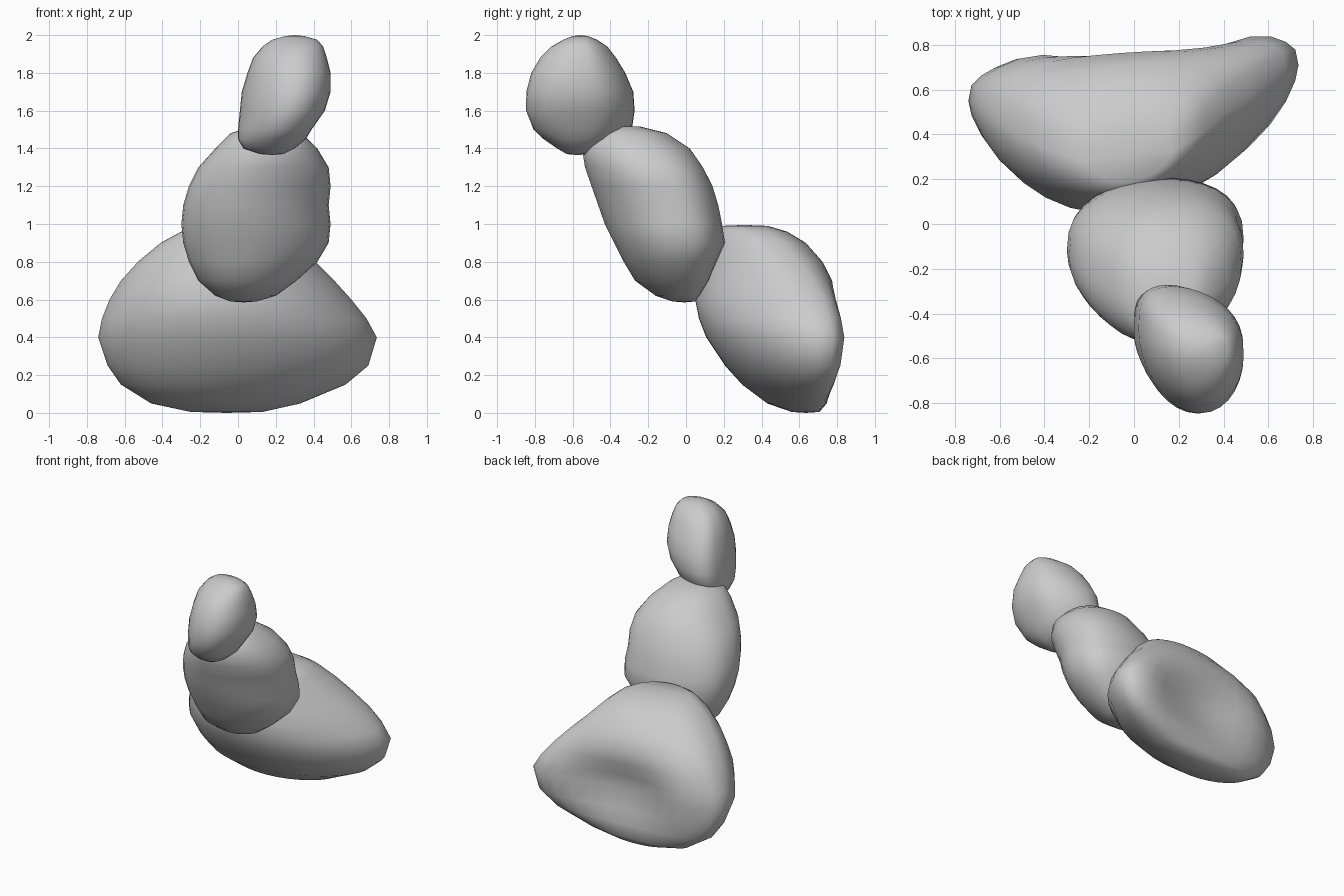
import bpy, math

SEG = 32
grey = bpy.data.materials.new("plain_grey")
grey.diffuse_color = (0.6, 0.6, 0.6, 1)


def blob(name, rows, front_p, back_p, relief=None):
    """Loft of rounded level sections.
    Row: z, left x, right x, front y, back y, y of left end, y of right end."""
    verts, faces = [], []
    for z, x0, x1, y0, y1, yl, yr in rows:
        cx, rx, mid = (x0 + x1) / 2, (x1 - x0) / 2, (yl + yr) / 2
        for i in range(SEG):
            t = math.tau * i / SEG
            c, s = math.cos(t), math.sin(t)
            x = cx + rx * c
            y = mid + (yr - yl) / 2 * c
            if s >= 0:
                y += (y1 - mid) * abs(s) ** back_p
                if relief:
                    y += relief(x, z) * s ** 0.7
            else:
                y += (y0 - mid) * abs(s) ** front_p
            verts.append((x, y, z))
    n = len(rows)
    for r in range(n - 1):
        for i in range(SEG):
            j = (i + 1) % SEG
            a, b = r * SEG, (r + 1) * SEG
            faces.append((a + i, a + j, b + j, b + i))
    # rounded-off end caps
    for ring, flip in ((0, True), (n - 1, False)):
        z, x0, x1, y0, y1, yl, yr = rows[ring]
        tip = len(verts)
        verts.append(((x0 + x1) / 2, (y0 + y1) / 2, z + (-0.005 if flip else 0.005)))
        for i in range(SEG):
            a, b = ring * SEG + i, ring * SEG + (i + 1) % SEG
            faces.append((b, a, tip) if flip else (a, b, tip))
    me = bpy.data.meshes.new(name)
    me.from_pydata(verts, [], faces)
    me.materials.append(grey)
    me.shade_smooth()
    ob = bpy.data.objects.new(name, me)
    bpy.context.collection.objects.link(ob)
    return ob


def bump(x, z, cx, cz, wx, wz):
    return math.exp(-((x - cx) / wx) ** 2 - ((z - cz) / wz) ** 2)


# wide base lobe: hollow back face with raised left and right rims
def back_relief(x, z):
    return (0.04 * bump(x, z, 0.58, 0.40, 0.15, 0.2)
            + 0.04 * bump(x, z, -0.48, 0.45, 0.2, 0.25)
            - 0.11 * bump(x, z, 0.05, 0.40, 0.40, 0.22))


blob("base_lobe", [
    (0.005, -0.25, 0.13, 0.56, 0.71, 0.62, 0.64),
    (0.05, -0.46, 0.33, 0.43, 0.75, 0.60, 0.65),
    (0.15, -0.62, 0.57, 0.30, 0.78, 0.58, 0.69),
    (0.25, -0.69, 0.69, 0.21, 0.80, 0.57, 0.71),
    (0.40, -0.74, 0.735, 0.11, 0.81, 0.55, 0.71),
    (0.50, -0.72, 0.68, 0.07, 0.81, 0.53, 0.68),
    (0.60, -0.68, 0.60, 0.05, 0.80, 0.50, 0.64),
    (0.70, -0.62, 0.51, 0.07, 0.78, 0.46, 0.57),
    (0.80, -0.53, 0.41, 0.09, 0.72, 0.40, 0.50),
    (0.90, -0.41, 0.32, 0.12, 0.63, 0.34, 0.42),
    (0.96, -0.30, 0.25, 0.15, 0.53, 0.30, 0.37),
    (0.99, -0.21, 0.17, 0.19, 0.43, 0.28, 0.32),
], 1.25, 0.6, back_relief)

# middle lobe, leaning forward
blob("middle_lobe", [
    (0.59, -0.04, 0.10, -0.07, 0.05, -0.01, -0.01),
    (0.62, -0.12, 0.20, -0.16, 0.07, -0.04, -0.03),
    (0.70, -0.21, 0.31, -0.27, 0.12, -0.06, -0.03),
    (0.80, -0.26, 0.42, -0.33, 0.16, -0.08, -0.04),
    (0.90, -0.29, 0.48, -0.38, 0.205, -0.10, -0.05),
    (1.00, -0.30, 0.49, -0.43, 0.19, -0.12, -0.07),
    (1.10, -0.29, 0.48, -0.465, 0.17, -0.15, -0.10),
    (1.20, -0.26, 0.49, -0.50, 0.14, -0.19, -0.14),
    (1.30, -0.21, 0.48, -0.535, 0.09, -0.23, -0.19),
    (1.40, -0.12, 0.42, -0.55, 0.02, -0.28, -0.26),
    (1.48, -0.04, 0.34, -0.52, -0.10, -0.32, -0.31),
    (1.515, 0.06, 0.28, -0.44, -0.24, -0.35, -0.34),
], 1.05, 0.75)

# small top lobe, twisted slightly to one side
blob("top_lobe", [
    (1.37, 0.12, 0.24, -0.63, -0.52, -0.56, -0.58),
    (1.40, 0.03, 0.30, -0.68, -0.45, -0.53, -0.58),
    (1.45, 0.00, 0.36, -0.75, -0.36, -0.49, -0.58),
    (1.50, 0.00, 0.39, -0.80, -0.30, -0.46, -0.59),
    (1.60, 0.01, 0.46, -0.84, -0.285, -0.46, -0.59),
    (1.70, 0.02, 0.49, -0.84, -0.29, -0.47, -0.59),
    (1.80, 0.05, 0.49, -0.815, -0.33, -0.49, -0.59),
    (1.88, 0.08, 0.47, -0.77, -0.375, -0.51, -0.58),
    (1.94, 0.13, 0.45, -0.71, -0.42, -0.53, -0.58),
    (1.975, 0.18, 0.42, -0.65, -0.47, -0.55, -0.57),
    (1.995, 0.25, 0.35, -0.60, -0.52, -0.56, -0.56),
], 1.05, 0.65)
